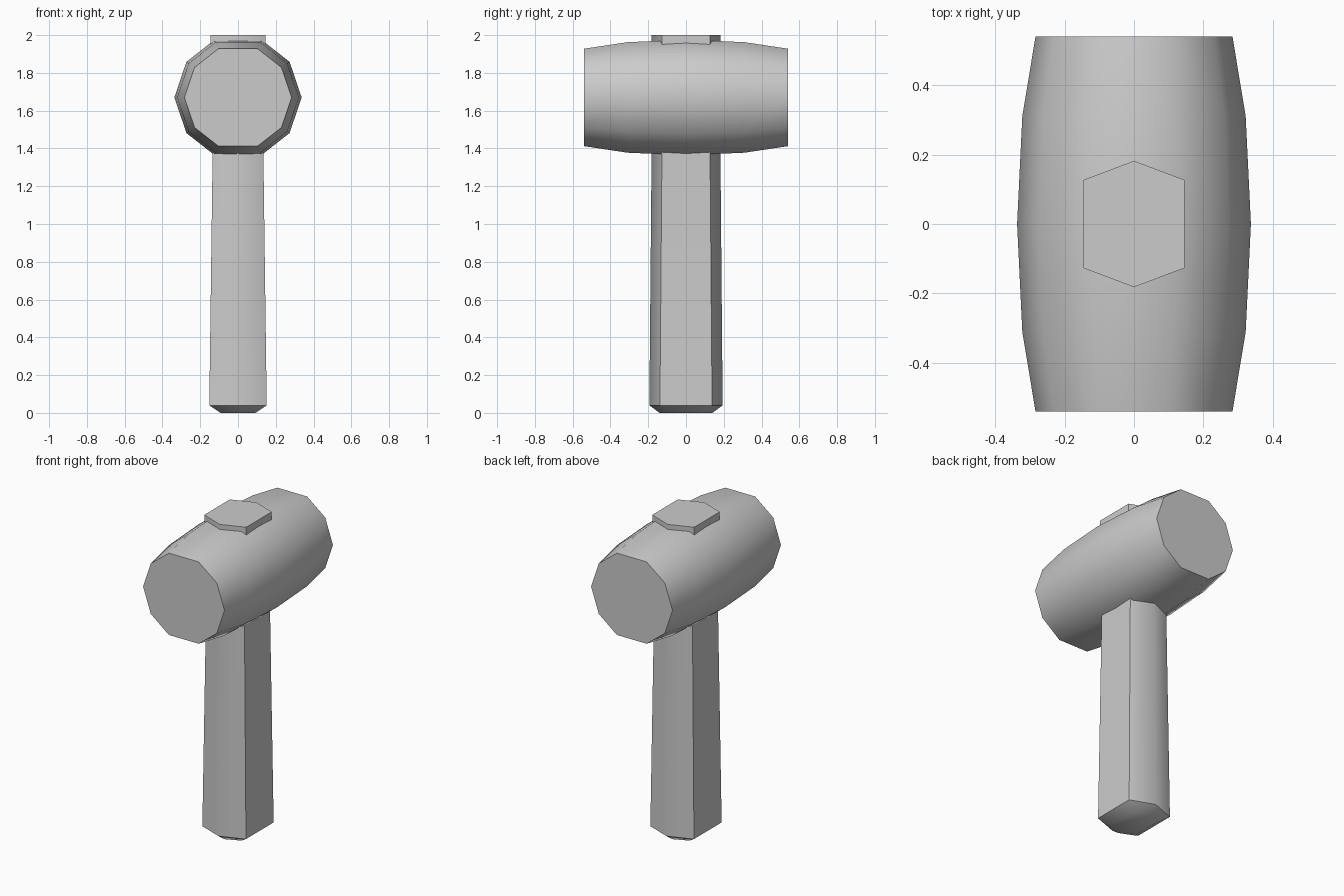
import bpy, bmesh, math

cube = bpy.data.objects.get("Cube")
if cube:
    bpy.data.objects.remove(cube, do_unlink=True)

grey = bpy.data.materials.new("plain_grey")
grey.use_nodes = True
GREY = (0.6, 0.6, 0.6, 1)
grey.diffuse_color = GREY
grey.node_tree.nodes["Principled BSDF"].inputs["Base Color"].default_value = GREY


def loft(name, rings, smooth_angle):
    """Skin a closed solid through a series of equal-sized rings."""
    bm = bmesh.new()
    loops = [[bm.verts.new(p) for p in ring] for ring in rings]
    for a, b in zip(loops, loops[1:]):
        for i in range(len(a)):
            j = (i + 1) % len(a)
            bm.faces.new((a[i], a[j], b[j], b[i]))
    bm.faces.new(loops[0])
    bm.faces.new(loops[-1])
    bmesh.ops.recalc_face_normals(bm, faces=bm.faces)
    mesh = bpy.data.meshes.new(name)
    bm.to_mesh(mesh)
    bm.free()
    mesh.materials.append(grey)
    obj = bpy.data.objects.new(name, mesh)
    bpy.context.collection.objects.link(obj)
    bpy.ops.object.select_all(action="DESELECT")
    obj.select_set(True)
    bpy.context.view_layer.objects.active = obj
    bpy.ops.object.shade_smooth_by_angle(angle=math.radians(smooth_angle))
    return obj


# Barrel-shaped head: ten-sided section, mirrored from one quarter
quarter = [(1, 0), (0.81, 0.56), (0.365, 0.908)]
upper = quarter + [(-x, z) for x, z in reversed(quarter)]
section = upper + [(x, -z) for x, z in reversed(upper[1:-1])]
HEAD_Z = 1.67
barrel = [(-0.54, 0.284), (-0.31, 0.322), (0, 0.337), (0.31, 0.322), (0.54, 0.284)]
loft("mallet_head",
     [[(x * r, y, HEAD_Z + z * r) for x, z in section] for y, r in barrel], 50)


# Hexagonal handle: tapered shaft, chamfered foot, flared top through the head
def hexagon(z, half_x, corner_y, tip_y):
    return [(0, -tip_y, z), (half_x, -corner_y, z), (half_x, corner_y, z),
            (0, tip_y, z), (-half_x, corner_y, z), (-half_x, -corner_y, z)]


loft("handle", [hexagon(0, 0.092, 0.1, 0.14),
                hexagon(0.04, 0.152, 0.138, 0.194),
                hexagon(1.4, 0.134, 0.127, 0.182),
                hexagon(1.9, 0.146, 0.127, 0.182),
                hexagon(2, 0.146, 0.127, 0.182)], 43)
